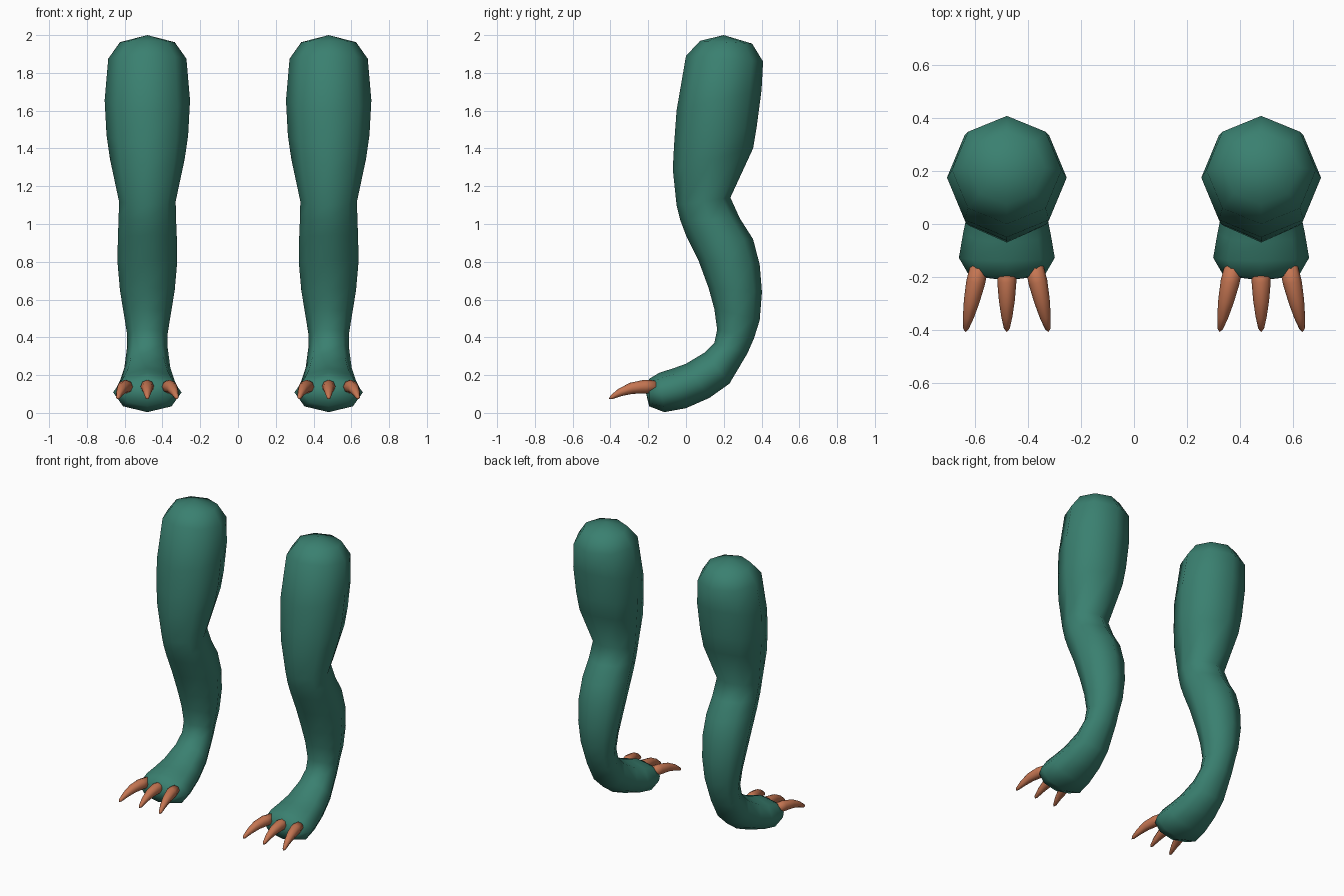
import bpy, bmesh, math
from mathutils import Vector

if "Cube" in bpy.data.objects:
    bpy.data.objects.remove(bpy.data.objects["Cube"])


def material(name, rgb):
    m = bpy.data.materials.new(name)
    m.diffuse_color = (*rgb, 1)
    m.use_nodes = True
    m.node_tree.nodes["Principled BSDF"].inputs["Base Color"].default_value = m.diffuse_color
    return m


green = material("green skin", (0.042, 0.216, 0.162))
orange = material("orange claw", (0.56, 0.18, 0.085))


def loft(name, rings, start, end, mat):
    """Skin 8-sided rings (centre, half-axis a, half-axis b), closed by an apex at each end."""
    bm = bmesh.new()
    loops = []
    for c, a, b in rings:
        loops.append([bm.verts.new(c + a * math.cos(i * math.pi / 4) + b * math.sin(i * math.pi / 4))
                      for i in range(8)])
    first, last = bm.verts.new(start), bm.verts.new(end)
    for i in range(8):
        j = (i + 1) % 8
        for p, q in zip(loops, loops[1:]):
            bm.faces.new((p[i], p[j], q[j], q[i]))
        bm.faces.new((first, loops[0][j], loops[0][i]))
        bm.faces.new((last, loops[-1][i], loops[-1][j]))
    bmesh.ops.recalc_face_normals(bm, faces=bm.faces)
    for f in bm.faces:
        f.smooth = True
    me = bpy.data.meshes.new(name)
    bm.to_mesh(me)
    bm.free()
    me.materials.append(mat)
    ob = bpy.data.objects.new(name, me)
    bpy.context.collection.objects.link(ob)


# Leg rings from thigh to toes: front y, front z, back y, back z, half width
LEG = [
    (0.075, 1.97, 0.35, 1.955, 0.145),
    (0.0, 1.89, 0.408, 1.86, 0.207),
    (-0.05, 1.60, 0.40, 1.71, 0.226),
    (-0.063, 1.42, 0.375, 1.52, 0.216),
    (-0.07, 1.29, 0.355, 1.40, 0.198),
    (-0.05, 1.10, 0.235, 1.14, 0.15),
    (-0.03, 1.02, 0.285, 1.03, 0.152),
    (0.0, 0.94, 0.355, 0.92, 0.156),
    (0.065, 0.81, 0.39, 0.785, 0.158),
    (0.12, 0.66, 0.402, 0.64, 0.145),
    (0.15, 0.55, 0.39, 0.49, 0.124),
    (0.165, 0.44, 0.36, 0.395, 0.107),
    (0.15, 0.37, 0.325, 0.315, 0.108),
    (0.10, 0.32, 0.23, 0.155, 0.122),
    (0.0, 0.26, 0.125, 0.08, 0.145),
    (-0.07, 0.235, 0.0, 0.025, 0.165),
    (-0.14, 0.213, -0.115, 0.004, 0.181),
    (-0.195, 0.18, -0.195, 0.035, 0.142),
]

# Claw path: y, z, radius, splay fraction
CLAW = [
    (-0.165, 0.138, 0.034, 0.0),
    (-0.22, 0.139, 0.036, 0.25),
    (-0.29, 0.130, 0.030, 0.55),
    (-0.35, 0.108, 0.021, 0.8),
    (-0.395, 0.082, 0.011, 1.0),
]

for side, sx in (("left", -0.48), ("right", 0.48)):
    # Leg and foot in one skin
    rings = []
    for fy, fz, by, bz, w in LEG:
        f, b = Vector((sx, fy, fz)), Vector((sx, by, bz))
        rings.append(((f + b) / 2, Vector((w, 0, 0)), (f - b) / 2))
    loft(side + "_leg", rings, (sx, 0.2, 2.0), (sx, -0.213, 0.11), green)

    # Three splayed, down-curving claws
    for n, k in (("inner", 1), ("middle", 0), ("outer", -1)):
        d = k * (1 if sx < 0 else -1)
        pts = [Vector((sx + d * (0.105 + 0.05 * s), y, z)) for y, z, r, s in CLAW]
        rings = []
        for i, p in enumerate(pts):
            t = (pts[min(i + 1, 4)] - pts[max(i - 1, 0)]).normalized()
            u = t.cross(Vector((0, 0, 1))).normalized()
            rings.append((p, u * CLAW[i][2], u.cross(t) * CLAW[i][2]))
        base = pts[0] + Vector((0, 0.012, 0))
        tip = pts[-1] + Vector((d * 0.002, -0.013, -0.008))
        loft(f"{side}_{n}_claw", rings, base, tip, orange)
